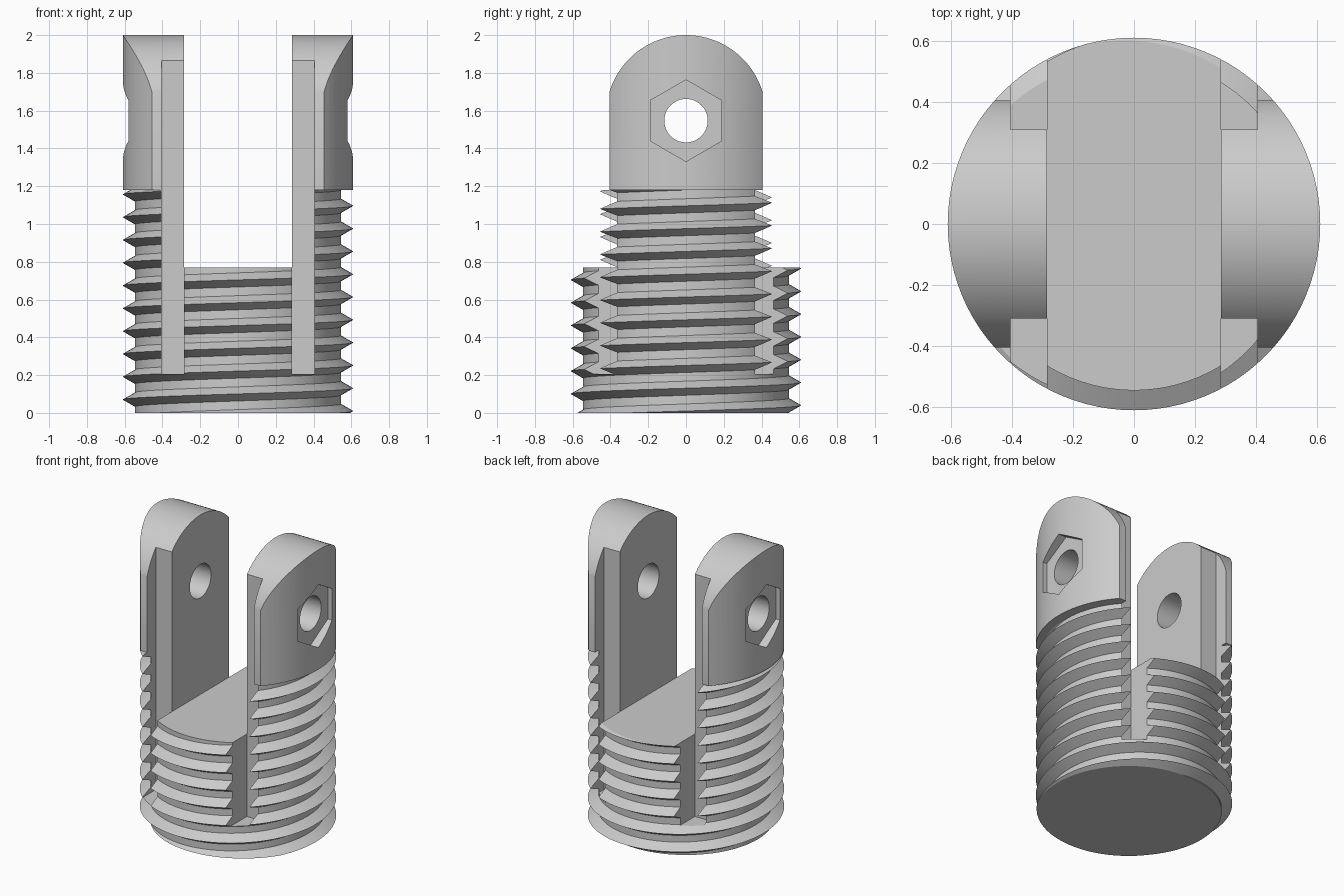
import bpy, bmesh
from math import cos, sin, pi, sqrt

if "Cube" in bpy.data.objects:
    bpy.data.objects.remove(bpy.data.objects["Cube"])

RADIUS, ROOT, PITCH = 0.61, 0.545, 0.1207
THREAD_TOP, SEGS = 1.18, 96

grey = bpy.data.materials.new("light grey")
grey.use_nodes = True
grey.diffuse_color = (0.6, 0.6, 0.6, 1)
grey.node_tree.nodes["Principled BSDF"].inputs["Base Color"].default_value = (0.6, 0.6, 0.6, 1)


def make(name, verts, faces):
    mesh = bpy.data.meshes.new(name)
    mesh.from_pydata(verts, [], faces)
    bm = bmesh.new()
    bm.from_mesh(mesh)
    bmesh.ops.recalc_face_normals(bm, faces=bm.faces)
    bm.to_mesh(mesh)
    bm.free()
    mesh.materials.append(grey)
    obj = bpy.data.objects.new(name, mesh)
    bpy.context.collection.objects.link(obj)
    return obj


def prism(name, profile, low, high, axis="z"):
    """Extrude a 2D profile along z (profile is x, y) or x (profile is y, z)."""
    n = len(profile)
    verts = [(a, b, t) if axis == "z" else (t, a, b)
             for t in (low, high) for a, b in profile]
    faces = [tuple(range(n)), tuple(range(n, 2 * n))]
    faces += [(i, (i + 1) % n, n + (i + 1) % n, n + i) for i in range(n)]
    return make(name, verts, faces)


def box(name, x0, x1, y0, y1, z0, z1):
    return prism(name, [(x0, y0), (x1, y0), (x1, y1), (x0, y1)], z0, z1)


def circle(radius, n, u=0, v=0, turn=0):
    return [(u + radius * cos(2 * pi * i / n + turn),
             v + radius * sin(2 * pi * i / n + turn)) for i in range(n)]


def boolean(target, tool, operation="DIFFERENCE"):
    mod = target.modifiers.new("cut", "BOOLEAN")
    mod.operation, mod.object, mod.solver = operation, tool, "EXACT"
    graph = bpy.context.evaluated_depsgraph_get()
    result = bpy.data.meshes.new_from_object(target.evaluated_get(graph))
    target.modifiers.clear()
    target.data = result
    bpy.data.objects.remove(tool)


def screw():
    """Solid right-handed helical thread, longer than needed at both ends."""
    flank = 0.0375
    tooth = [(-flank, ROOT), (0, RADIUS), (flank, ROOT)]
    m, turns = len(tooth), 14
    count = m * turns
    verts = []
    for a in range(SEGS):
        ang = 2 * pi * a / SEGS
        for k in range(count + 1 - 1 + m):
            dz, r = tooth[k % m]
            z = 0.01 + PITCH * (k // m - 3 + a / SEGS) + dz
            verts.append((r * cos(ang), r * sin(ang), z))
    rows = count + m

    def vid(a, k):
        return (a % SEGS) * rows + k + m * (a // SEGS)

    faces = [(vid(a, k), vid(a + 1, k), vid(a + 1, k + 1), vid(a, k + 1))
             for a in range(SEGS) for k in range(count - 1)]
    # Close both ends with fans to the axis
    for k, z in ((0, -PITCH * 3), (count - 1, PITCH * (turns - 2))):
        loop = [vid(a, k) for a in range(SEGS)]
        loop += [vid(0, k + j) for j in range(m, 0, -1)]
        centre = len(verts)
        verts.append((0, 0, z))
        faces += [(loop[i], loop[(i + 1) % len(loop)], centre) for i in range(len(loop))]
    return make("threaded_body", verts, faces)


# Threaded lower body
body = screw()
boolean(body, box("trim", -1, 1, -1, 1, 0, THREAD_TOP), "INTERSECT")

# Smooth rounded heads of the two arms
heads = prism("arm_heads", circle(RADIUS, SEGS), THREAD_TOP, 2.1)
HALF, DOME_R = 0.405, 0.4235
dome_z = 2 - DOME_R
start = sqrt(DOME_R ** 2 - HALF ** 2) / HALF
outline = [(-HALF, 1), (HALF, 1)]
a0 = 0.296 if start < 0.31 else start
for i in range(41):
    ang = a0 + (pi - 2 * a0) * i / 40
    outline.append((DOME_R * cos(ang), dome_z + DOME_R * sin(ang)))
boolean(heads, prism("dome", outline, -1, 1, "x"), "INTERSECT")

# Open gap between the arms and the four upright slots beside them
for part in (body, heads):
    boolean(part, box("gap", -0.285, 0.285, -1, 1, 0.77, 3))
    for sx in (-1, 1):
        for sy in (-1, 1):
            xs = sorted((sx * 0.285, sx * 0.405))
            ys = sorted((sy * 0.31, sy * 1.0))
            boolean(part, box("slot", *xs, *ys, 0.205, 3))

# Cross hole and hexagonal recesses
PIN_Z = 1.547
boolean(heads, prism("pin_hole", circle(0.115, 48, 0, PIN_Z), -1, 1, "x"))
for low, high in ((-1, -0.55), (0.55, 1)):
    boolean(heads, prism("hex_recess", circle(0.216, 6, 0, PIN_Z, pi / 2), low, high, "x"))

# Smooth round surfaces, keep edges crisp
bpy.ops.object.select_all(action="DESELECT")
for part in (body, heads):
    part.select_set(True)
bpy.context.view_layer.objects.active = body
bpy.ops.object.shade_smooth_by_angle(angle=pi / 7)
